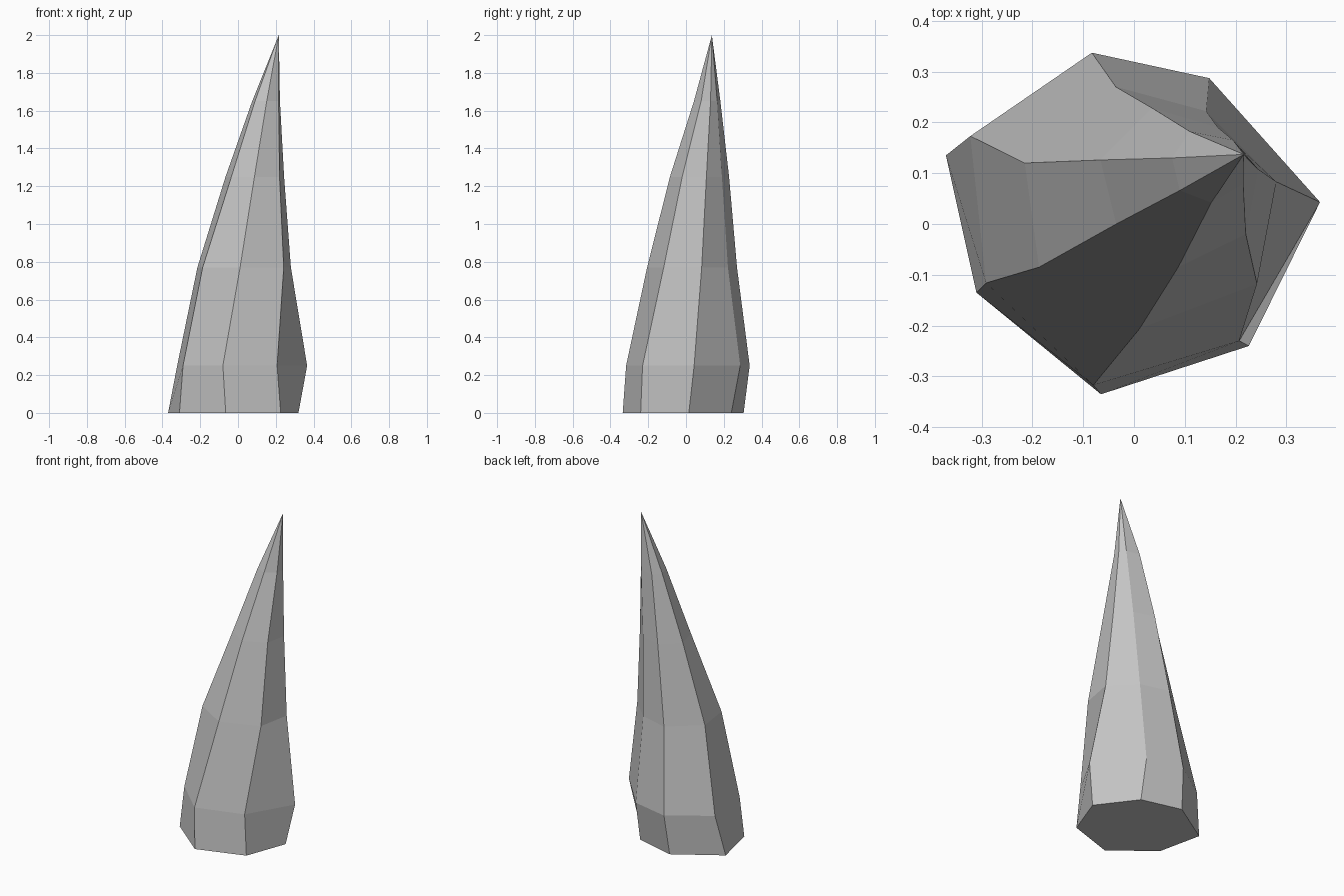
import bpy
import bmesh

default = bpy.data.objects.get("Cube")
if default:
    bpy.data.objects.remove(default, do_unlink=True)


def make_material(name, color):
    material = bpy.data.materials.new(name)
    material.use_nodes = True
    material.diffuse_color = color
    material.node_tree.nodes["Principled BSDF"].inputs["Base Color"].default_value = color
    return material


# Irregular seven-sided cross-sections, counter-clockwise from the +x side
sections = [
    (0.0, [(.32, .015), (.15, .24), (-.1, .305), (-.37, .135),
           (-.31, -.135), (-.065, -.335), (.226, -.24)]),
    (0.25, [(.366, .043), (.148, .287), (-.083, .337), (-.322, .173),
            (-.291, -.116), (-.08, -.317), (.207, -.23)]),
    (0.77, [(.28, .083), (.142, .222), (-.036, .27), (-.215, .12),
            (-.187, -.085), (.011, -.206), (.242, -.118)]),
    (1.25, [(.244, .108), (.165, .19), (.036, .228), (-.066, .126),
            (-.035, 0), (.087, -.085), (.22, -.02)]),
    (1.65, [(.222, .13), (.195, .165), (.11, .182), (.075, .13),
            (.09, .066), (.152, .042), (.215, .08)]),
]
tip_position = (.216, .137, 2)


def loft_to_tip(name, rings, tip, material):
    """Bridge stacked rings into a closed, flat-faced spike."""
    bm = bmesh.new()
    loops = [[bm.verts.new((x, y, z)) for x, y in ring] for z, ring in rings]
    sides = len(loops[0])
    bm.faces.new(list(reversed(loops[0])))
    for lower, upper in zip(loops, loops[1:]):
        for i in range(sides):
            j = (i + 1) % sides
            bm.faces.new((lower[i], lower[j], upper[j], upper[i]))
    apex = bm.verts.new(tip)
    for i in range(sides):
        bm.faces.new((loops[-1][i], loops[-1][(i + 1) % sides], apex))
    bmesh.ops.recalc_face_normals(bm, faces=bm.faces)
    mesh = bpy.data.meshes.new(name)
    bm.to_mesh(mesh)
    bm.free()
    mesh.materials.append(material)
    obj = bpy.data.objects.new(name, mesh)
    bpy.context.collection.objects.link(obj)
    return obj


# Leaning rock spike
stone = make_material("stone_grey", (.55, .55, .55, 1))
loft_to_tip("rock_spike", sections, tip_position, stone)
